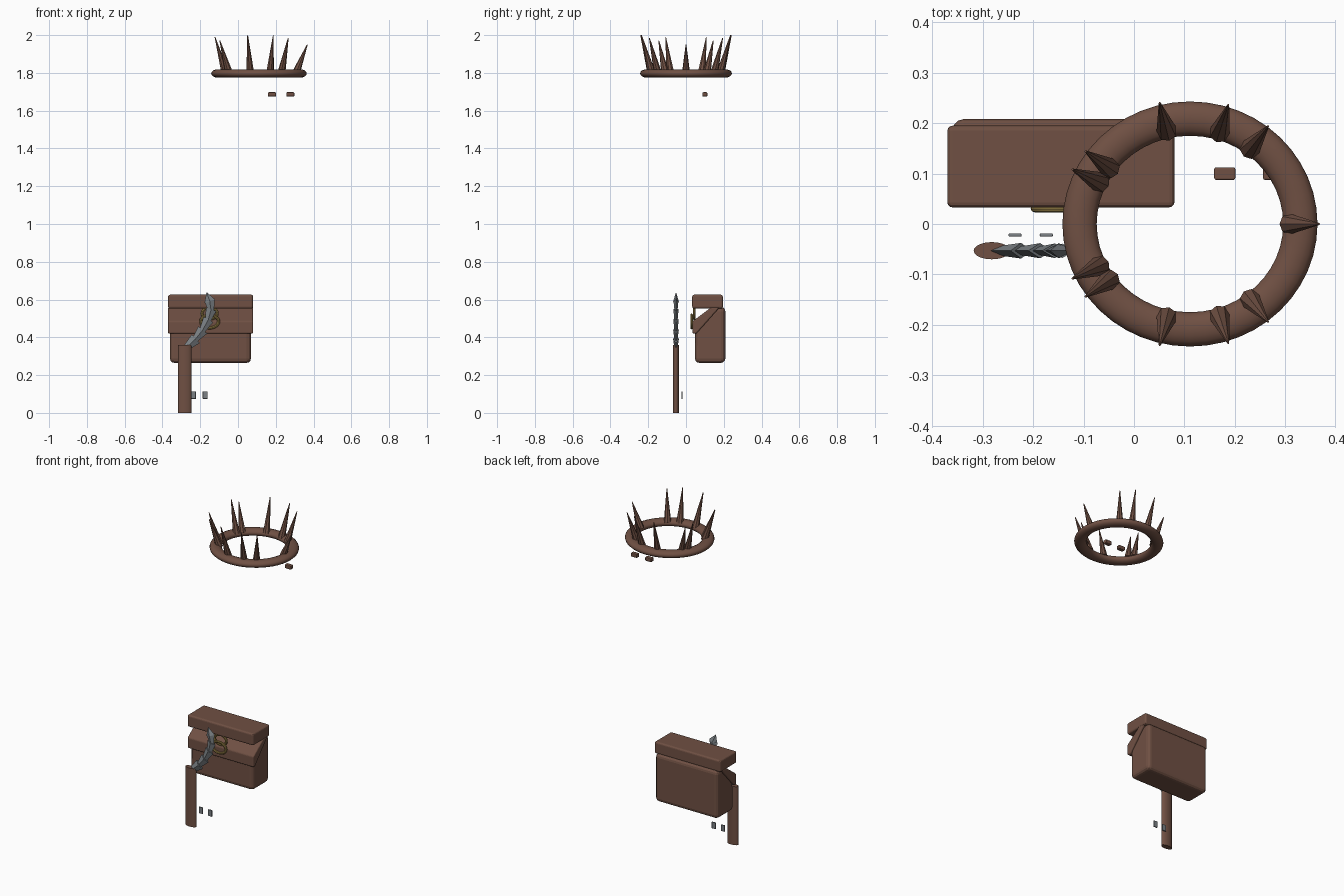
import bpy, bmesh, math
from mathutils import Matrix, Vector

cube = bpy.data.objects.get("Cube")
if cube:
    bpy.data.objects.remove(cube, do_unlink=True)


def material(name, rgb):
    m = bpy.data.materials.new(name)
    m.use_nodes = True
    m.diffuse_color = (*rgb, 1)
    m.node_tree.nodes["Principled BSDF"].inputs["Base Color"].default_value = (*rgb, 1)
    return m


BROWN = material("brown leather", (0.16, 0.08, 0.056))
STEEL = material("grey steel", (0.2, 0.22, 0.235))
GOLD = material("dull gold", (0.3, 0.21, 0.06))


def finish(name, bm, mat, bevel=0, smooth=False):
    bmesh.ops.recalc_face_normals(bm, faces=bm.faces)
    mesh = bpy.data.meshes.new(name)
    bm.to_mesh(mesh)
    bm.free()
    mesh.materials.append(mat)
    ob = bpy.data.objects.new(name, mesh)
    bpy.context.collection.objects.link(ob)
    if bevel:
        mod = ob.modifiers.new("rounded edges", 'BEVEL')
        mod.width, mod.segments = bevel, 3
    if smooth:
        bpy.ops.object.select_all(action='DESELECT')
        ob.select_set(True)
        bpy.context.view_layer.objects.active = ob
        bpy.ops.object.shade_smooth_by_angle(angle=math.radians(35))
    return ob


def box(name, centre, size, mat, bevel=0):
    bm = bmesh.new()
    bmesh.ops.create_cube(bm, size=1, matrix=Matrix.Translation(centre) @ Matrix.Diagonal((*size, 1)))
    return finish(name, bm, mat, bevel)


def extrude_profile(name, profile, x0, x1, mat, bevel):
    """Side profile of (y, z) points pulled along x."""
    bm = bmesh.new()
    face = bm.faces.new([bm.verts.new((x0, y, z)) for y, z in profile])
    new = bmesh.ops.extrude_face_region(bm, geom=[face])["geom"]
    bmesh.ops.translate(bm, vec=(x1 - x0, 0, 0),
                        verts=[v for v in new if isinstance(v, bmesh.types.BMVert)])
    return finish(name, bm, mat, bevel)


def torus(name, centre, radii, minor, mat, steps=48, sides=16, upright=False):
    """Ring with elliptical radii; minor holds its radial and axial half thickness."""
    bm = bmesh.new()
    rows = []
    for i in range(steps):
        a = math.tau * i / steps
        row = []
        for j in range(sides):
            b = math.tau * j / sides
            r = minor[0] * math.cos(b)
            p = Vector(((radii[0] + r) * math.cos(a), (radii[1] + r) * math.sin(a), minor[1] * math.sin(b)))
            if upright:
                p = Vector((p.x, -p.z, p.y))
            row.append(bm.verts.new(p + Vector(centre)))
        rows.append(row)
    for i in range(steps):
        for j in range(sides):
            k, n = (i + 1) % steps, (j + 1) % sides
            bm.faces.new((rows[i][j], rows[k][j], rows[k][n], rows[i][n]))
    return finish(name, bm, mat, smooth=True)


# Thorn crown: a ring with outward-leaning spikes
CX, RING_Z = 0.111, 1.797
torus("crown_ring", (CX, 0, RING_Z), (0.219, 0.209), (0.034, 0.022), BROWN)


def thorn(name, tip):
    base = Vector((CX + (tip.x - CX) * 0.77, tip.y * 0.77, RING_Z + 0.005))
    d = tip - base
    bm = bmesh.new()
    turn = d.to_track_quat('Z', 'Y').to_matrix().to_4x4()
    bmesh.ops.create_cone(bm, cap_ends=True, segments=8, radius1=0.021, radius2=0.002, depth=d.length,
                          matrix=Matrix.Translation((base + tip) / 2) @ turn)
    finish(name, bm, BROWN)


thorn("thorn_side", Vector((0.367, 0, 1.95)))
tips = [(0.266, 0.194, 1.985), (0.187, 0.236, 2.0), (0.051, 0.24, 2.0),
        (-0.096, 0.144, 1.97), (-0.122, 0.108, 1.99)]
for i, (x, y, z) in enumerate(tips):
    for side, label in ((1, "back"), (-1, "front")):
        thorn(f"thorn_{label}_{i + 1}", Vector((x, y * side, z)))

# Two small blocks under the crown
for x in (0.18, 0.277):
    box("small_block", (x, 0.1, 1.686), (0.042, 0.025, 0.023), BROWN, 0.004)

# Satchel: body with sloping front, lid and folded flap
extrude_profile("satchel_body", [(0.048, 0.265), (0.208, 0.265), (0.208, 0.56),
                                 (0.16, 0.56), (0.048, 0.45)], -0.36, 0.068, BROWN, 0.022)
extrude_profile("satchel_flap", [(0.035, 0.42), (0.035, 0.485), (0.135, 0.56),
                                 (0.18, 0.56), (0.055, 0.42)], -0.37, 0.08, BROWN, 0.007)
box("satchel_lid", (-0.145, 0.114, 0.589), (0.45, 0.162, 0.073), BROWN, 0.01)

# Clasp rings
torus("clasp_ring_upper", (-0.15, 0.044, 0.527), (0.04, 0.03), (0.008, 0.007), GOLD, 28, 8, True)
torus("clasp_ring_lower", (-0.15, 0.03, 0.484), (0.047, 0.034), (0.008, 0.007), GOLD, 28, 8, True)

# Oval handle
bm = bmesh.new()
bmesh.ops.create_cone(bm, cap_ends=True, segments=32, radius1=1, radius2=1, depth=1,
                      matrix=Matrix.Translation((-0.282, -0.053, 0.18)) @ Matrix.Diagonal((0.036, 0.017, 0.36, 1)))
finish("handle", bm, BROWN, smooth=True)

# Jagged blade: flared links along a curve, closed by a pointed head
path = [(-0.275, 0.345), (-0.226, 0.39), (-0.188, 0.437), (-0.158, 0.492), (-0.143, 0.545),
        (-0.15, 0.593), (-0.165, 0.635)]
for i, (a, b) in enumerate(zip(path, path[1:])):
    dx, dz = b[0] - a[0], b[1] - a[1]
    last = i == len(path) - 2
    r0, r1 = (0.03, 0.001) if last else (0.016, 0.031 - 0.001 * i)
    place = Matrix.Translation(((a[0] + b[0]) / 2, -0.053, (a[1] + b[1]) / 2))
    bm = bmesh.new()
    bmesh.ops.create_cone(bm, cap_ends=True, segments=4, radius1=r0, radius2=r1, depth=math.hypot(dx, dz) + 0.006,
                          matrix=place @ Matrix.Rotation(math.atan2(dx, dz), 4, 'Y')
                          @ Matrix.Diagonal((1, 0.5, 1, 1)))
    finish("blade_head" if last else f"blade_link_{i + 1}", bm, STEEL)

# Two small steel plates beside the handle
for x in (-0.236, -0.174):
    box("steel_plate", (x, -0.022, 0.094), (0.026, 0.006, 0.04), STEEL, 0.002)
